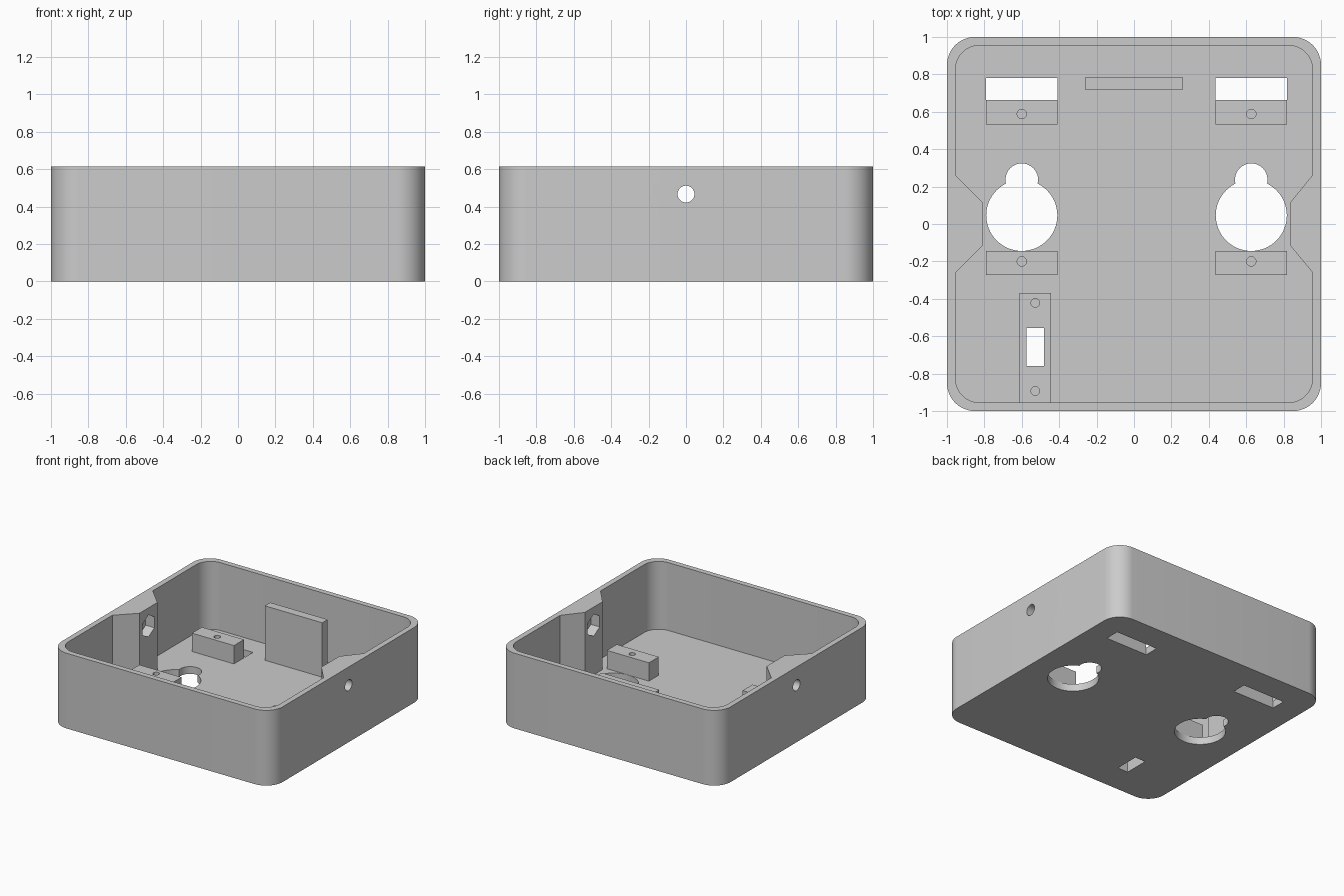
import bpy, bmesh
from math import cos, sin, pi, radians

old = bpy.data.objects.get("Cube")
if old:
    bpy.data.objects.remove(old, do_unlink=True)

grey = bpy.data.materials.new("plain_grey")
grey.use_nodes = True
colour = (0.6, 0.6, 0.6, 1)
grey.diffuse_color = colour
grey.node_tree.nodes["Principled BSDF"].inputs["Base Color"].default_value = colour

HEIGHT, FLOOR, BLOCK_TOP, PAD_TOP = 0.615, 0.06, 0.21, 0.11
INNER = 0.955


def arc(cx, cy, r, start=0, sweep=360, n=48):
    """Points on an arc; a full circle leaves out the repeated end point."""
    last = n if sweep == 360 else n + 1
    angles = [radians(start + sweep * i / n) for i in range(last)]
    return [(cx + r * cos(a), cy + r * sin(a)) for a in angles]


def rect(x0, x1, y0, y1):
    return [(x0, y0), (x1, y0), (x1, y1), (x0, y1)]


def prism(name, points, low, high, axis="Z", chamfer=0):
    """Extrude an outline along z, or a (y, z) outline along x."""
    bm = bmesh.new()
    place = (lambda p, h: (p[0], p[1], h)) if axis == "Z" else (lambda p, h: (h, p[0], p[1]))
    rings = [[bm.verts.new(place(p, h)) for p in points] for h in (low, high)]
    for ring in rings:
        bm.faces.new(ring)
    n = len(points)
    for i in range(n):
        j = (i + 1) % n
        bm.faces.new((rings[0][i], rings[0][j], rings[1][j], rings[1][i]))
    if chamfer:
        edges = [e for e in bm.edges if all(v in rings[0] for v in e.verts)]
        bmesh.ops.bevel(bm, geom=edges, offset=chamfer, segments=1, affect="EDGES")
    bmesh.ops.recalc_face_normals(bm, faces=bm.faces)
    mesh = bpy.data.meshes.new(name)
    bm.to_mesh(mesh)
    bm.free()
    obj = bpy.data.objects.new(name, mesh)
    mesh.materials.append(grey)
    bpy.context.collection.objects.link(obj)
    return obj


def select(obj):
    bpy.ops.object.select_all(action="DESELECT")
    obj.select_set(True)
    bpy.context.view_layer.objects.active = obj


def cut(obj, *shape, axis="Z"):
    """Subtract a prism from the object."""
    cutter = prism("cutter", *shape, axis=axis)
    cutter.hide_render = True
    mod = obj.modifiers.new("cut", "BOOLEAN")
    mod.operation, mod.solver, mod.object = "DIFFERENCE", "EXACT", cutter
    select(obj)
    bpy.ops.object.modifier_apply(modifier=mod.name)
    bpy.data.objects.remove(cutter, do_unlink=True)


def finish(obj):
    select(obj)
    bpy.ops.object.shade_smooth_by_angle(angle=radians(30))


# Outer shell with rounded corners
c, r = 0.85, 0.15
outline = []
for k, (sx, sy) in enumerate([(1, 1), (-1, 1), (-1, -1), (1, -1)]):
    outline += arc(sx * c, sy * c, r, 90 * k, 90, 12)
case = prism("case", outline, 0, HEIGHT, chamfer=0.008)

# Cavity, narrowed on both sides by the tapered screw bosses
c, r = 0.825, INNER - 0.825
left_boss, right_boss = 0.835, -0.81
cavity = arc(c, c, r, 0, 90, 12) + arc(-c, c, r, 90, 90, 12)
cavity += [(-INNER, 0.262), (right_boss, 0.115), (right_boss, -0.115), (-INNER, -0.26)]
cavity += arc(-c, -c, r, 180, 90, 12) + arc(c, -c, r, 270, 90, 12)
cavity += [(INNER, -0.26), (left_boss, -0.115), (left_boss, 0.115), (INNER, 0.262)]
cut(case, cavity, FLOOR, 1)

# Side screw holes and hexagonal nut pockets
cut(case, arc(0, 0.467, 0.045, n=32), -1.1, 1.1, axis="X")
hexagon = arc(0, 0.467, 0.09, 30, n=6)
cut(case, hexagon, right_boss - 0.08, left_boss + 0.08, axis="X")

# Keyholes, wire slots and mounting blocks on each side
for side, x in (("right", -0.6), ("left", 0.627)):
    cut(case, arc(x, 0.046, 0.19, n=64), -0.1, 0.2)
    cut(case, arc(x, 0.237, 0.087), -0.1, 0.2)
    cut(case, rect(x - 0.19, x + 0.19, 0.662, 0.78), -0.1, 0.2)
    for end, y0, y1, hole_y in (("back", 0.533, 0.662, 0.588), ("front", -0.272, -0.145, -0.2)):
        block = prism(f"{side}_{end}_block", rect(x - 0.19, x + 0.19, y0, y1), FLOOR, BLOCK_TOP)
        cut(block, arc(x, hole_y, 0.025, n=24), FLOOR + 0.02, 0.4)
        finish(block)

# Raised switch pad running to the front wall, with two screw holes
pad = prism("switch_pad", rect(-0.613, -0.443, -INNER, -0.37), FLOOR, PAD_TOP)
for y in (-0.422, -0.893):
    cut(pad, arc(-0.528, y, 0.023, n=24), FLOOR + 0.01, 0.2)

# Switch slot through pad and floor
for part in (pad, case):
    cut(part, rect(-0.575, -0.481, -0.759, -0.557), -0.1, 0.2)
    finish(part)

# Upright board near the back wall
prism("back_board", rect(-0.26, 0.26, 0.717, 0.787), FLOOR, 0.505)
